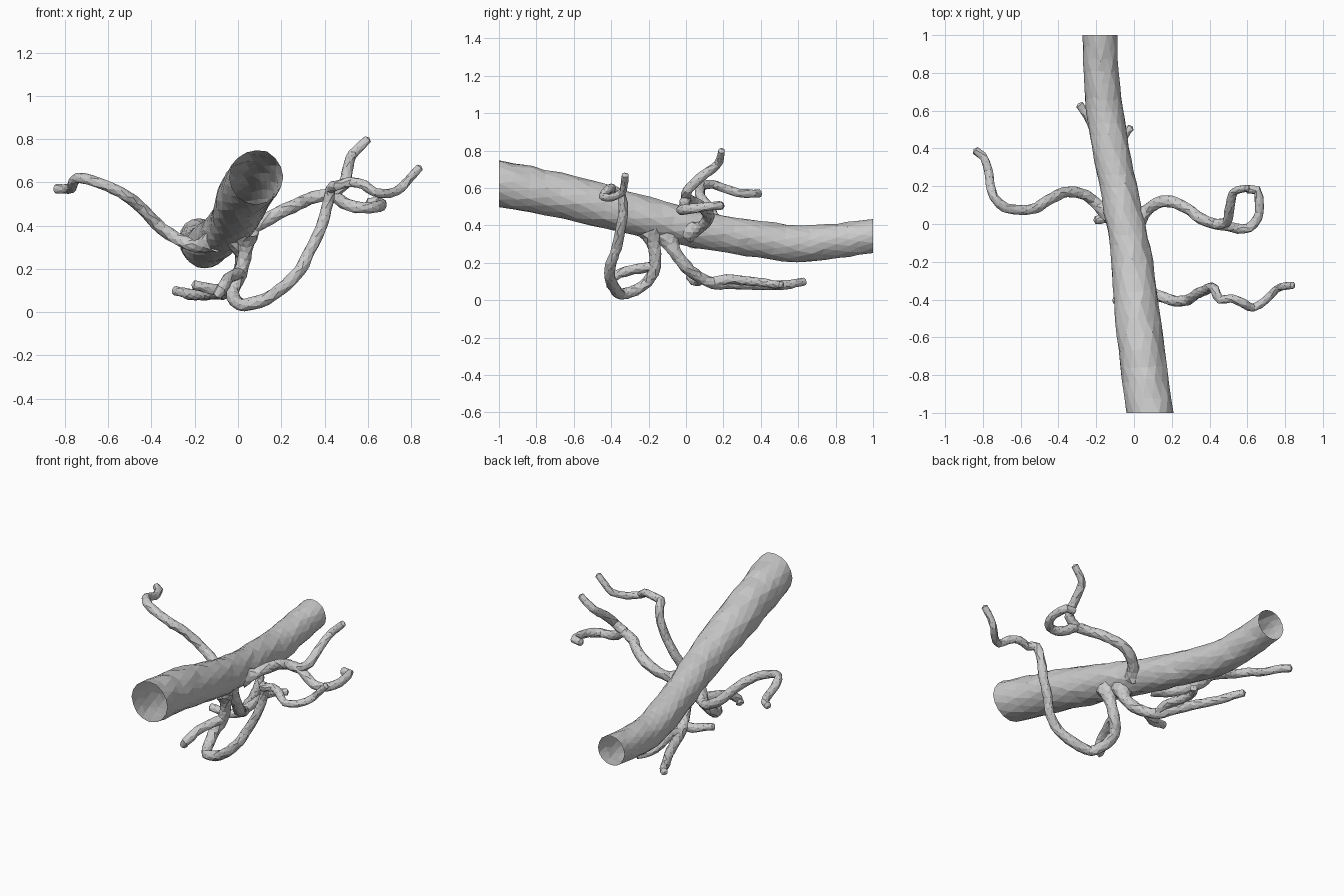
import bpy, bmesh, math, random
from mathutils import Vector

if "Cube" in bpy.data.objects:
    bpy.data.objects.remove(bpy.data.objects["Cube"])

random.seed(4)


def spline(pts, step):
    """Catmull-Rom resampling of (x, y, z, radius) points."""
    p = [Vector(q) for q in pts]
    p = [p[0] * 2 - p[1]] + p + [p[-1] * 2 - p[-2]]
    out = []
    for i in range(1, len(p) - 2):
        a, b, c, d = p[i - 1:i + 3]
        n = max(1, round((c - b).length / step))
        for k in range(n):
            t = k / n
            out.append(0.5 * (2 * b + (c - a) * t + (2 * a - 5 * b + 4 * c - d) * t * t
                              + (3 * b - a - 3 * c + d) * t ** 3))
    return out + [p[-2]]


def vessel(name, pts, sides, step, jitter, open_ends=False):
    """Faceted, slightly irregular tube swept along a path."""
    path = spline(pts, step)
    bm = bmesh.new()
    rings = []
    normal = tangent = None
    for i, q in enumerate(path):
        c, r = q.xyz, q.w
        t = (path[min(i + 1, len(path) - 1)].xyz - path[max(i - 1, 0)].xyz).normalized()
        if open_ends:
            t = Vector((0, 1, 0))
        if normal is None:
            normal = t.orthogonal().normalized()
        else:
            normal = tangent.rotation_difference(t) @ normal
        tangent = t
        side = t.cross(normal)
        end = i in (0, len(path) - 1)
        ring = []
        for k in range(sides):
            a = 2 * math.pi * (k + 0.5 * (i % 2)) / sides
            rr = r * (1 + random.uniform(-jitter, jitter))
            v = c + (normal * math.cos(a) + side * math.sin(a)) * rr
            if not end:
                v += t * random.uniform(-0.2, 0.2) * step
            ring.append(bm.verts.new(v))
        rings.append(ring)
    # triangulated wall, alternate rings staggered by half a side
    for i in range(len(rings) - 1):
        A, B = rings[i], rings[i + 1]
        for k in range(sides):
            m = (k + 1) % sides
            if i % 2 == 0:
                bm.faces.new((A[k], A[m], B[k]))
                bm.faces.new((A[m], B[m], B[k]))
            else:
                bm.faces.new((A[k], B[m], B[k]))
                bm.faces.new((A[k], A[m], B[m]))
    # rounded tip
    if not open_ends:
        tip = bm.verts.new(path[-1].xyz + tangent * path[-1].w * 0.5)
        for k in range(sides):
            bm.faces.new((rings[-1][k], rings[-1][(k + 1) % sides], tip))
    bmesh.ops.recalc_face_normals(bm, faces=bm.faces)
    me = bpy.data.meshes.new(name)
    bm.to_mesh(me)
    bm.free()
    bpy.context.collection.objects.link(bpy.data.objects.new(name, me))


def branch(name, pts, radius=0.03, tip=0.021, root=None):
    """Side branch: tapers to the tip, with an optional flared root."""
    n = len(pts) - 1
    full = [(*p, radius + (tip - radius) * i / n) for i, p in enumerate(pts)]
    if root:
        full[0] = (*pts[0], root)
    vessel(name, full, 8, 0.035, 0.09)


# Main vessel, hollow and open at both ends
vessel("main_vessel", [
    (.085, -1, .625, .125), (.05, -.75, .575, .123), (.02, -.5, .52, .121),
    (-.01, -.2, .44, .11), (-.045, 0, .395, .103), (-.085, .2, .355, .1),
    (-.125, .4, .325, .099), (-.155, .6, .302, .099), (-.175, .8, .318, .093),
    (-.18, 1, .342, .091)], 16, 0.075, 0.025, True)

# Left branch
branch("left_branch", [
    (-.11, .04, .33), (-.19, .1, .305), (-.25, .15, .325), (-.35, .17, .385), (-.45, .13, .485),
    (-.52, .085, .54), (-.6, .075, .58), (-.68, .085, .61), (-.74, .14, .62),
    (-.76, .2, .60), (-.77, .28, .575), (-.80, .36, .57), (-.84, .39, .57)],
    .031, .022, .055)

# Right branch and its fork
branch("right_branch", [
    (.01, .02, .37), (.07, .075, .39), (.12, .11, .42), (.19, .12, .46), (.28, .085, .50),
    (.35, .03, .53), (.43, 0, .54), (.49, -.01, .505), (.55, -.025, .485),
    (.61, -.02, .483), (.655, .03, .49), (.665, .1, .50), (.65, .18, .505),
    (.60, .185, .505)], .033, .023, .06)
branch("right_branch_fork", [
    (.43, 0, .545), (.49, .01, .59), (.505, .07, .65), (.515, .13, .695),
    (.53, .17, .73), (.57, .185, .77), (.60, .19, .80)], .029, .019)

# Long looping branch from the underside, with a short offshoot
branch("looping_branch", [
    (.04, -.20, .37), (.035, -.17, .28), (.01, -.165, .18), (-.025, -.205, .10),
    (-.015, -.27, .055), (.03, -.35, .034), (.13, -.38, .062), (.22, -.41, .125),
    (.29, -.40, .20), (.33, -.37, .28), (.38, -.35, .38), (.41, -.335, .48),
    (.43, -.35, .57), (.455, -.40, .585), (.52, -.395, .60), (.58, -.42, .59),
    (.63, -.445, .555), (.70, -.40, .548), (.755, -.345, .575), (.79, -.33, .615),
    (.84, -.325, .67)], .034, .019, .06)
branch("looping_branch_offshoot", [
    (.01, -.17, .18), (-.02, -.25, .17), (-.045, -.32, .155), (-.06, -.38, .13),
    (-.08, -.41, .10), (-.095, -.40, .08)], .029, .025)

# Lower branch running backwards, splitting in three
branch("lower_branch", [
    (.0, -.10, .35), (.02, -.06, .26), (.005, 0, .18), (-.03, .07, .125),
    (-.06, .15, .09), (-.10, .25, .088), (-.15, .38, .082), (-.21, .5, .08),
    (-.25, .58, .09), (-.29, .63, .1)], .037, .022, .065)
branch("lower_branch_inner_fork", [
    (-.06, .14, .095), (-.05, .22, .112), (-.065, .32, .105), (-.07, .41, .095),
    (-.05, .47, .085), (-.015, .51, .083)], .028, .02)
branch("lower_branch_side_fork", [
    (-.03, .08, .115), (-.09, .055, .10), (-.15, .03, .115), (-.205, .02, .125)],
    .029, .022)
